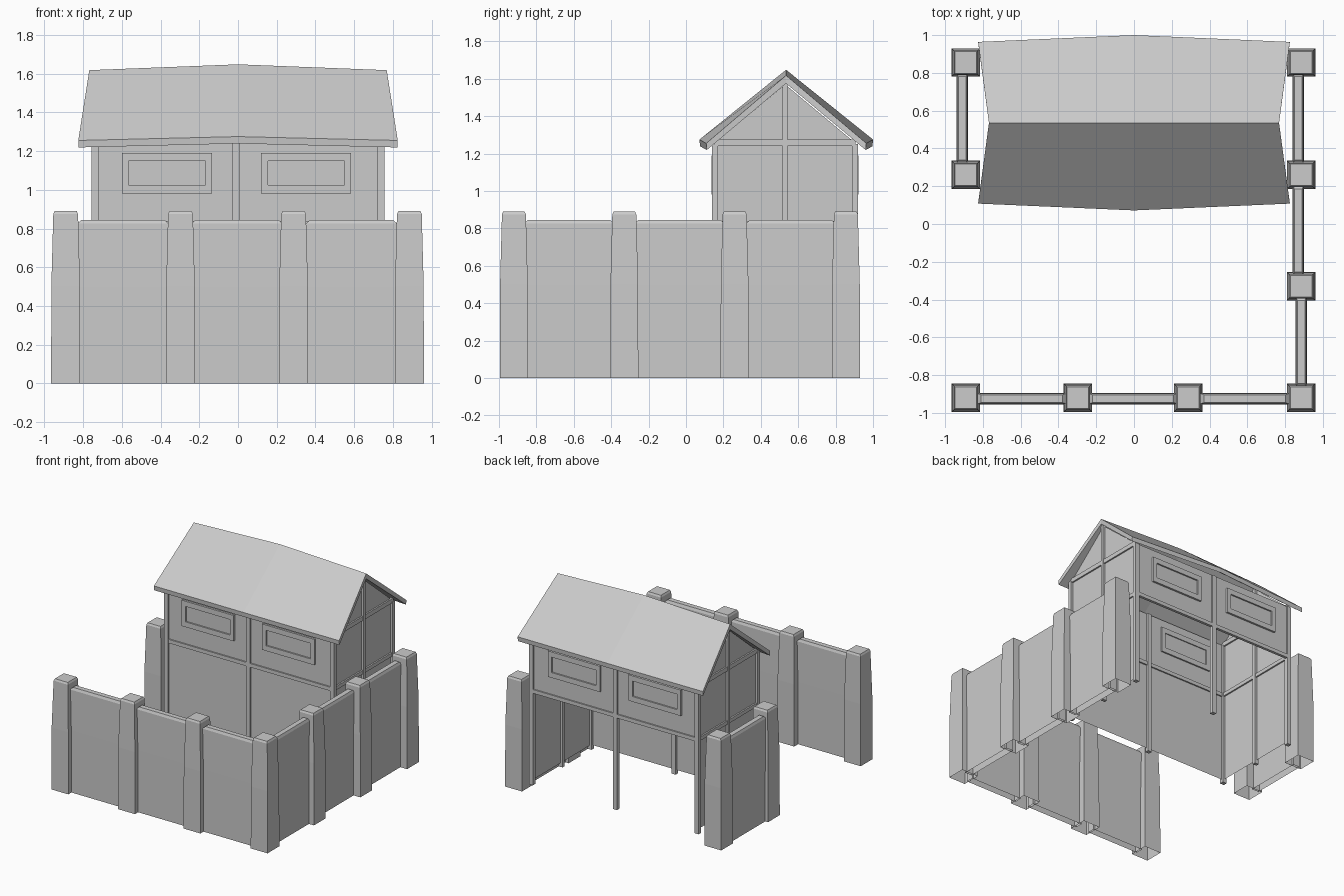
import bpy, bmesh

if "Cube" in bpy.data.objects:
    bpy.data.objects.remove(bpy.data.objects["Cube"])


def make(name, verts, faces, fix=True):
    me = bpy.data.meshes.new(name)
    bm = bmesh.new()
    vs = [bm.verts.new(v) for v in verts]
    for f in faces:
        bm.faces.new([vs[i] for i in f])
    if fix:
        bmesh.ops.recalc_face_normals(bm, faces=bm.faces)
    bm.to_mesh(me)
    bm.free()
    ob = bpy.data.objects.new(name, me)
    bpy.context.collection.objects.link(ob)
    return ob


def stack(name, cx, cy, levels):
    """Open-bottomed tapered block; levels are (z, half x, half y)."""
    verts, faces = [], []
    for z, hx, hy in levels:
        verts += [(cx + sx * hx, cy + sy * hy, z)
                  for sx, sy in ((-1, -1), (1, -1), (1, 1), (-1, 1))]
    for k in range(len(levels) - 1):
        a = 4 * k
        for i in range(4):
            j = (i + 1) % 4
            faces.append((a + i, a + j, a + 4 + j, a + 4 + i))
    n = len(verts)
    faces.append((n - 4, n - 3, n - 2, n - 1))
    return make(name, verts, faces)


def box(name, x0, x1, y0, y1, z0, z1):
    verts = [(x, y, z) for z in (z0, z1) for x, y in
             ((x0, y0), (x1, y0), (x1, y1), (x0, y1))]
    return make(name, verts, [(0, 1, 2, 3), (4, 5, 6, 7), (0, 1, 5, 4),
                              (1, 2, 6, 5), (2, 3, 7, 6), (3, 0, 4, 7)])


# Fence posts, slightly tapered with a chamfered cap
LEFT, RIGHT, FRONT = -0.89, 0.885, -0.92
posts = [(LEFT, FRONT), (-0.297, FRONT), (0.287, FRONT), (RIGHT, FRONT),
         (RIGHT, -0.33), (RIGHT, 0.26), (RIGHT, 0.855),
         (LEFT, 0.26), (LEFT, 0.855)]
for x, y in posts:
    stack("fence_post", x, y, [(z, h, h) for z, h in
          ((0, .075), (.5, .074), (.80, .066), (.875, .064), (.89, .057))])


# Fence panels between the posts, with chamfered tops
def panel(cx, cy, along_x, half):
    lv = [(0, half, .03), (.5, half, .03), (.825, half, .028),
          (.845, half - .02, .02)]
    stack("fence_panel", cx, cy, lv if along_x else
          [(z, b, a) for z, a, b in lv])


for x in (-0.594, -0.005, 0.586):
    panel(x, -0.925, True, .235)
for x, y in ((.885, -.625), (.87, -.035), (.87, .56), (-.91, .56)):
    panel(x, y, False, .24)

# House walls as thin sheets; the back is open below the upper floor
WX, Y0, Y1, YM = 0.738, 0.153, 0.907, 0.53
for name, y, zb in (("front_wall", Y0, .1), ("back_wall", Y1, .83)):
    make(name, [(-WX, y, zb), (WX, y, zb), (WX, y, 1.255), (-WX, y, 1.255)],
         [(0, 1, 2, 3)])
for s in (-1, 1):
    x = s * WX
    make("gable_wall", [(x, Y0, .1), (x, Y1, .1), (x, Y1, 1.255),
                        (x, YM, 1.57), (x, Y0, 1.255)], [(0, 1, 2, 3, 4)])

# Timber uprights: corners, middle of each side
T = 0.018
for y in (Y0 + .003, Y1 - .003):
    for x in (-WX, -.01, WX):
        box("timber_post", x - T, x + T, y - .016, y + .016, .07, 1.25)
for x in (-WX, WX):
    box("gable_post", x - T, x + T, YM - .013, YM + .013, .07, 1.575)

# Horizontal timbers
for y in (Y0, Y1):
    box("floor_beam", -WX, WX, y - .011, y + .011, .81, .84)
for x in (-WX, WX):
    box("side_floor_beam", x - .012, x + .012, Y0, Y1, .81, .84)
    box("gable_beam", x - .012, x + .012, Y0, Y1, 1.24, 1.275)

# Windows: protruding frame ring with a sunken pane, both wall faces
for y, d in ((Y0, -1), (Y1, 1)):
    for cx in (-.367, .352):
        hx, hz, ix, iz, cz = .232, .104, .198, .062, 1.086
        out, inn = y + d * .016, y - d * .012
        rings = [(hx, hz, inn), (hx, hz, out), (ix, iz, out), (ix, iz, inn)]
        verts, faces = [], []
        for a, b, yy in rings:
            verts += [(cx + p * a, yy, cz + q * b)
                      for p, q in ((-1, -1), (1, -1), (1, 1), (-1, 1))]
        for k in range(4):
            for i in range(4):
                j, m = (i + 1) % 4, (k + 1) % 4
                faces.append((4*k + i, 4*k + j, 4*m + j, 4*m + i))
        make("window_frame", verts, faces)
        box("window_pane", cx - ix, cx + ix, y - .004, y + .004,
            cz - iz, cz + iz)

# Roof: thick gable slab in two bays, sagging and flaring toward the ends
verts, faces = [], []
for s in (-1, 0, 1):
    e, r = .825 * s, .768 * s
    dz, dy = -.03 * abs(s), .036 * abs(s)
    ze = 1.275 - .02 * abs(s)
    verts += [(e, .075 + dy, ze - .036), (e, .072 + dy, ze),
              (r, .535, 1.648 + dz),
              (e, 1.0 - dy, ze), (e, .997 - dy, ze - .036),
              (r, .535, 1.605 + dz)]
for k in (0, 6):
    for i in range(6):
        j = (i + 1) % 6
        faces.append((k + i, k + j, k + 6 + j, k + 6 + i))
for k in (0, 12):
    faces += [(k, k + 1, k + 2, k + 5), (k + 5, k + 2, k + 3, k + 4)]
make("roof", verts, faces)
